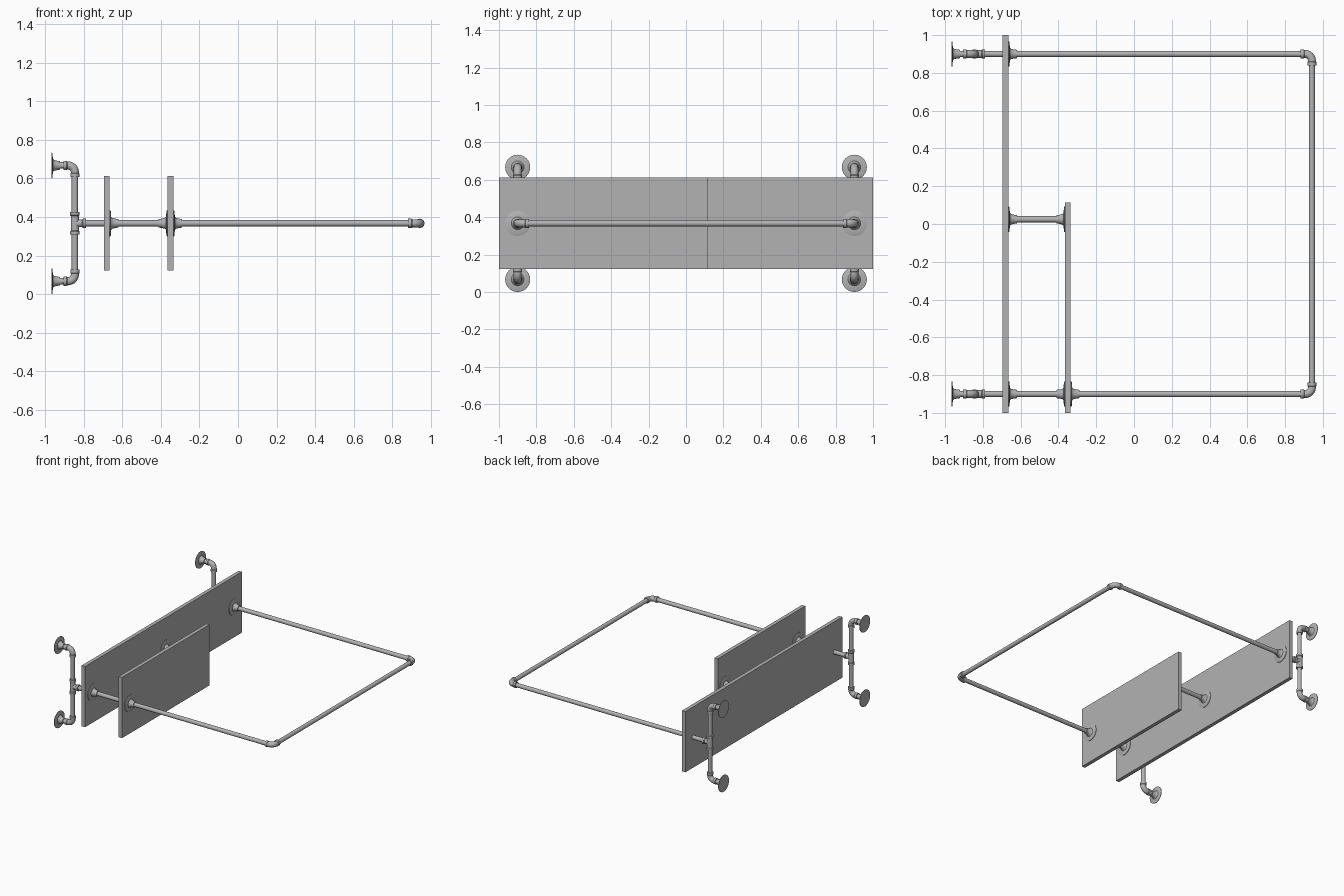
import bpy, bmesh, math
from mathutils import Vector as V

if "Cube" in bpy.data.objects:
    bpy.data.objects.remove(bpy.data.objects["Cube"])

X, Y, Z = V((1, 0, 0)), V((0, 1, 0)), V((0, 0, 1))
ZM = 0.367          # height of the horizontal pipes
YP = 0.9            # side pipe offset
XV = -0.845         # upright pipe position
XE = 0.942          # front cross pipe position
R = 0.0165          # pipe radius
SIDES = 24

mat = bpy.data.materials.new("grey metal")
mat.diffuse_color = (0.45, 0.45, 0.45, 1)
mat.use_nodes = True
mat.node_tree.nodes["Principled BSDF"].inputs["Base Color"].default_value = mat.diffuse_color


def finish(name, bm, smooth=True):
    bmesh.ops.recalc_face_normals(bm, faces=bm.faces)
    me = bpy.data.meshes.new(name)
    bm.to_mesh(me)
    bm.free()
    ob = bpy.data.objects.new(name, me)
    bpy.context.collection.objects.link(ob)
    me.materials.append(mat)
    if smooth:
        bpy.ops.object.select_all(action='DESELECT')
        ob.select_set(True)
        bpy.context.view_layer.objects.active = ob
        bpy.ops.object.shade_smooth_by_angle(angle=math.radians(35))
    return ob


def loft(name, rings, n):
    """Skin circles (centre, tangent, radius); n is perpendicular to the path plane."""
    bm = bmesh.new()
    prev = first = None
    for c, t, r in rings:
        b = t.cross(n).normalized()
        ring = [bm.verts.new(c + r * (math.cos(a) * n + math.sin(a) * b))
                for a in (2 * math.pi * i / SIDES for i in range(SIDES))]
        if prev:
            for i in range(SIDES):
                j = (i + 1) % SIDES
                bm.faces.new((prev[i], prev[j], ring[j], ring[i]))
        first = first or ring
        prev = ring
    bm.faces.new(first)
    bm.faces.new(prev)
    return finish(name, bm)


def lathe(name, base, axis, profile):
    n = Z if abs(axis.z) < 0.5 else X
    return loft(name, [(base + axis * d, axis, r) for d, r in profile], n)


def pipe(name, a, b):
    d = b - a
    return lathe(name, a, d.normalized(), [(0, R), (d.length, R)])


def flange(name, base, axis):
    lathe(name, base, axis, [(0, 0.067), (0.004, 0.067), (0.006, 0.062), (0.008, 0.034),
                             (0.014, 0.028), (0.030, 0.024), (0.046, 0.022), (0.046, 0.015)])


def elbow(name, c, a, b):
    rad = 0.036
    rings = [(c + a * 0.06, -a, 0.024), (c + a * 0.043, -a, 0.024), (c + a * 0.039, -a, 0.021)]
    for i in range(9):
        t = math.pi / 2 * i / 8
        s, k = math.sin(t), math.cos(t)
        rings.append((c + (a + b) * rad - b * rad * k - a * rad * s, b * s - a * k, 0.021))
    rings += [(c + b * 0.039, b, 0.021), (c + b * 0.043, b, 0.024), (c + b * 0.06, b, 0.024)]
    loft(name, rings, a.cross(b).normalized())


def board(name, x0, x1, y0, y1, z0, z1):
    bm = bmesh.new()
    bmesh.ops.create_cube(bm, size=1)
    for v in bm.verts:
        v.co = V(((x0, x1)[v.co.x > 0], (y0, y1)[v.co.y > 0], (z0, z1)[v.co.z > 0]))
    finish(name, bm, False)


# shelves
board("long_shelf", -0.695, -0.665, -1, 1, 0.122, 0.612)
board("short_shelf", -0.365, -0.335, -1, 0.115, 0.122, 0.612)

for side, s in (("near", -1), ("far", 1)):
    y = s * YP
    # wall brackets: flange, stub, elbow for top and bottom
    for lvl, k in (("lower", -1), ("upper", 1)):
        z = ZM + k * 0.3
        flange(f"{side}_{lvl}_wall_flange", V((-0.967, y, z)), X)
        pipe(f"{side}_{lvl}_stub", V((-0.96, y, z)), V((XV - 0.04, y, z)))
        elbow(f"{side}_{lvl}_elbow", V((XV, y, z)), -X, Z * -k)
    pipe(f"{side}_upright", V((XV, y, ZM - 0.26)), V((XV, y, ZM + 0.26)))
    # tee fitting
    lathe(f"{side}_tee_body", V((XV, y, ZM - 0.058)), Z,
          [(0, 0.025), (0.016, 0.025), (0.02, 0.021), (0.096, 0.021), (0.1, 0.025), (0.116, 0.025)])
    lathe(f"{side}_tee_arm", V((XV, y, ZM)), X,
          [(0, 0.02), (0.038, 0.02), (0.042, 0.025), (0.057, 0.025)])
    # long side pipe and front corner
    pipe(f"{side}_side_pipe", V((XV, y, ZM)), V((XE - 0.04, y, ZM)))
    elbow(f"{side}_front_elbow", V((XE, y, ZM)), -X, Y * -s)
    flange(f"{side}_shelf_flange", V((-0.665, y, ZM)), X)

# cross pipe, shelf connector and short shelf flanges
pipe("front_cross_pipe", V((XE, -YP + 0.04, ZM)), V((XE, YP - 0.04, ZM)))
pipe("shelf_connector", V((-0.665, 0.025, ZM)), V((-0.365, 0.025, ZM)))
flange("connector_back_flange", V((-0.665, 0.025, ZM)), X)
flange("connector_front_flange", V((-0.365, 0.025, ZM)), -X)
flange("short_shelf_back_flange", V((-0.365, -YP, ZM)), -X)
flange("short_shelf_front_flange", V((-0.335, -YP, ZM)), X)
